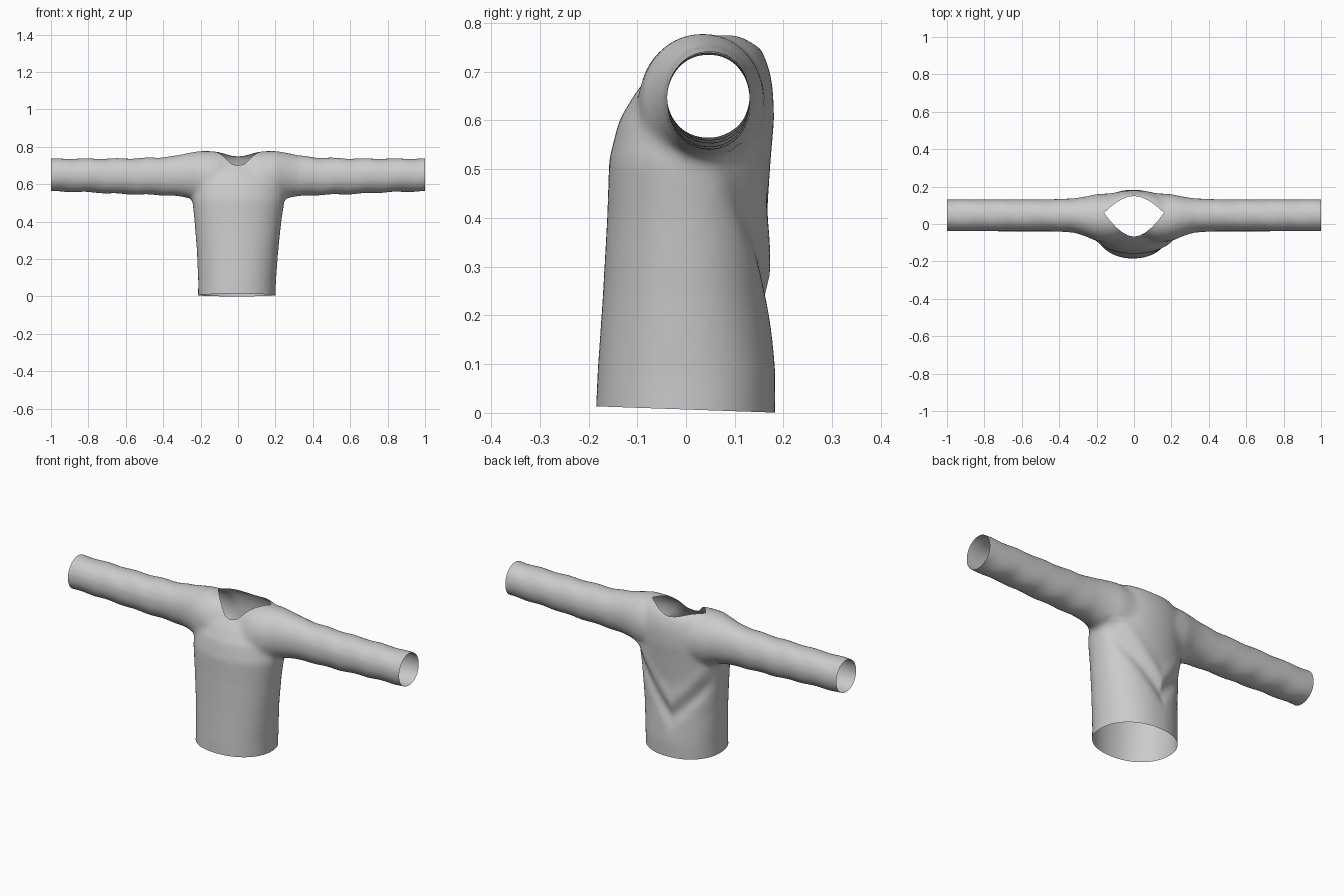
import bpy, bmesh, math
from mathutils import Vector

cube = bpy.data.objects.get("Cube")
if cube:
    bpy.data.objects.remove(cube, do_unlink=True)

# Plain knit colour
grey = bpy.data.materials.new("plain_grey")
grey.use_nodes = True
GREY = (0.6, 0.6, 0.6, 1)
grey.diffuse_color = GREY
grey.node_tree.nodes["Principled BSDF"].inputs["Base Color"].default_value = GREY

SIDES = 40


def loft(bm, rings):
    """Skin closed rings of points and cap both ends."""
    rows = [[bm.verts.new(p) for p in ring] for ring in rings]
    for a, b in zip(rows, rows[1:]):
        for i in range(SIDES):
            j = (i + 1) % SIDES
            bm.faces.new((a[i], a[j], b[j], b[i]))
    bm.faces.new(rows[0][::-1])
    bm.faces.new(rows[-1])


def oval(u0, u1, v0, v1, power):
    """Rounded outline filling the given ranges."""
    pts = []
    for i in range(SIDES):
        t = 2 * math.pi * i / SIDES
        c, s = math.cos(t), math.sin(t)
        u = math.copysign(abs(c) ** (2 / power), c)
        v = math.copysign(abs(s) ** (2 / power), s)
        pts.append(((u0 + u1) / 2 + u * (u1 - u0) / 2,
                    (v0 + v1) / 2 + v * (v1 - v0) / 2))
    return pts


# Torso sections: height, left and right limits, front and back limits
TORSO = [
    (-0.06, -0.215, 0.20, -0.188, 0.182),
    (0.08, -0.213, 0.203, -0.182, 0.184),
    (0.24, -0.22, 0.215, -0.171, 0.170),
    (0.40, -0.233, 0.232, -0.162, 0.166),
    (0.52, -0.245, 0.25, -0.158, 0.174),
    (0.60, -0.24, 0.24, -0.138, 0.181),
    (0.66, -0.23, 0.23, -0.102, 0.179),
    (0.70, -0.21, 0.21, -0.068, 0.173),
    (0.745, -0.18, 0.18, -0.025, 0.156),
    (0.778, -0.15, 0.15, 0.04, 0.115),
]
# Sleeve sections: distance out, front and back limits, bottom and top
SLEEVE = [
    (0.0, -0.06, 0.15, 0.50, 0.77),
    (0.12, -0.10, 0.165, 0.48, 0.777),
    (0.20, -0.092, 0.16, 0.50, 0.779),
    (0.26, -0.066, 0.147, 0.525, 0.769),
    (0.32, -0.047, 0.138, 0.536, 0.756),
    (0.42, -0.04, 0.133, 0.541, 0.744),
    (0.60, -0.04, 0.132, 0.546, 0.739),
    (0.80, -0.04, 0.132, 0.556, 0.738),
    (1.05, -0.04, 0.132, 0.563, 0.738),
]

bm = bmesh.new()
loft(bm, [[(x, y, z) for x, y in oval(x0, x1, y0, y1, 2.15)]
          for z, x0, x1, y0, y1 in TORSO])
for side in (-1, 1):
    loft(bm, [[(side * x, y, z) for y, z in oval(y0, y1, z0, z1, 2.05)]
              for x, y0, y1, z0, z1 in SLEEVE])
bmesh.ops.recalc_face_normals(bm, faces=bm.faces)
mesh = bpy.data.meshes.new("sweater")
bm.to_mesh(mesh)
bm.free()
sweater = bpy.data.objects.new("sweater", mesh)
bpy.context.collection.objects.link(sweater)

# Fuse torso and sleeves into one soft skin
fuse = sweater.modifiers.new("fuse", "REMESH")
fuse.mode = "VOXEL"
fuse.voxel_size = 0.012
soften = sweater.modifiers.new("soften", "SMOOTH")
soften.factor = 0.5
soften.iterations = 12
graph = bpy.context.evaluated_depsgraph_get()
skin = bpy.data.meshes.new_from_object(sweater.evaluated_get(graph))
sweater.modifiers.clear()
sweater.data = skin

bm = bmesh.new()
bm.from_mesh(skin)


def bump(d, width):
    return math.exp(-(d / width) ** 2)


# Draped fold across the back and faint sleeve wrinkles
for v in bm.verts:
    x, y, z = v.co
    if y > 0.06 and abs(x) < 0.25 and z < 0.55:
        d = z - (0.25 + 1.1 * abs(x + 0.03))
        v.co.y += min(1, (y - 0.06) / 0.06) * (
            0.006 * bump(d - 0.04, 0.05) - 0.014 * bump(d + 0.04, 0.05))
    if abs(x) > 0.3:
        fade = min(1, (abs(x) - 0.3) / 0.1)
        v.co.z += 0.002 * fade * math.sin(38 * x + 25 * y)


def slice_at(point, normal, faces, trim):
    geom = set(faces)
    for f in faces:
        geom.update(f.verts)
        geom.update(f.edges)
    bmesh.ops.bisect_plane(bm, geom=list(geom), dist=1e-6, plane_co=point,
                           plane_no=normal, clear_outer=trim)


# Open hem and cuffs
slice_at((0, 0.0, 0.007), (0, -0.035, -1), bm.faces[:], True)
for side in (-1, 1):
    slice_at((side, 0, 0), (side, 0, 0), bm.faces[:], True)

# Almond-shaped neck opening
HALF, MID, FRONT, BACK = 0.16, 0.06, -0.068, 0.15
STEPS = 10


def neck_edge(x, limit):
    return MID + (limit - MID) * max(0, 1 - (abs(x) / HALF) ** 1.8)


xs = [-HALF + 2 * HALF * i / STEPS for i in range(STEPS + 1)]
for limit in (FRONT, BACK):
    for x0, x1 in zip(xs, xs[1:]):
        a = Vector((x0, neck_edge(x0, limit), 0))
        b = Vector((x1, neck_edge(x1, limit), 0))
        near = [f for f in bm.faces if f.calc_center_median().z > 0.6
                and x0 - 0.02 < f.calc_center_median().x < x1 + 0.02]
        slice_at(a, (b - a).cross(Vector((0, 0, 1))), near, False)


def in_neck(f):
    c = f.calc_center_median()
    if c.z < 0.6 or abs(c.x) > HALF:
        return False
    i = min(STEPS - 1, int((c.x + HALF) / (2 * HALF) * STEPS))
    t = (c.x - xs[i]) / (xs[i + 1] - xs[i])
    lo, hi = [neck_edge(xs[i], e) * (1 - t) + neck_edge(xs[i + 1], e) * t
              for e in (FRONT, BACK)]
    return lo < c.y < hi


bmesh.ops.delete(bm, geom=[f for f in bm.faces if in_neck(f)], context="FACES")
bm.to_mesh(skin)
bm.free()
skin.materials.clear()
skin.materials.append(grey)
for p in skin.polygons:
    p.use_smooth = True
    p.material_index = 0
